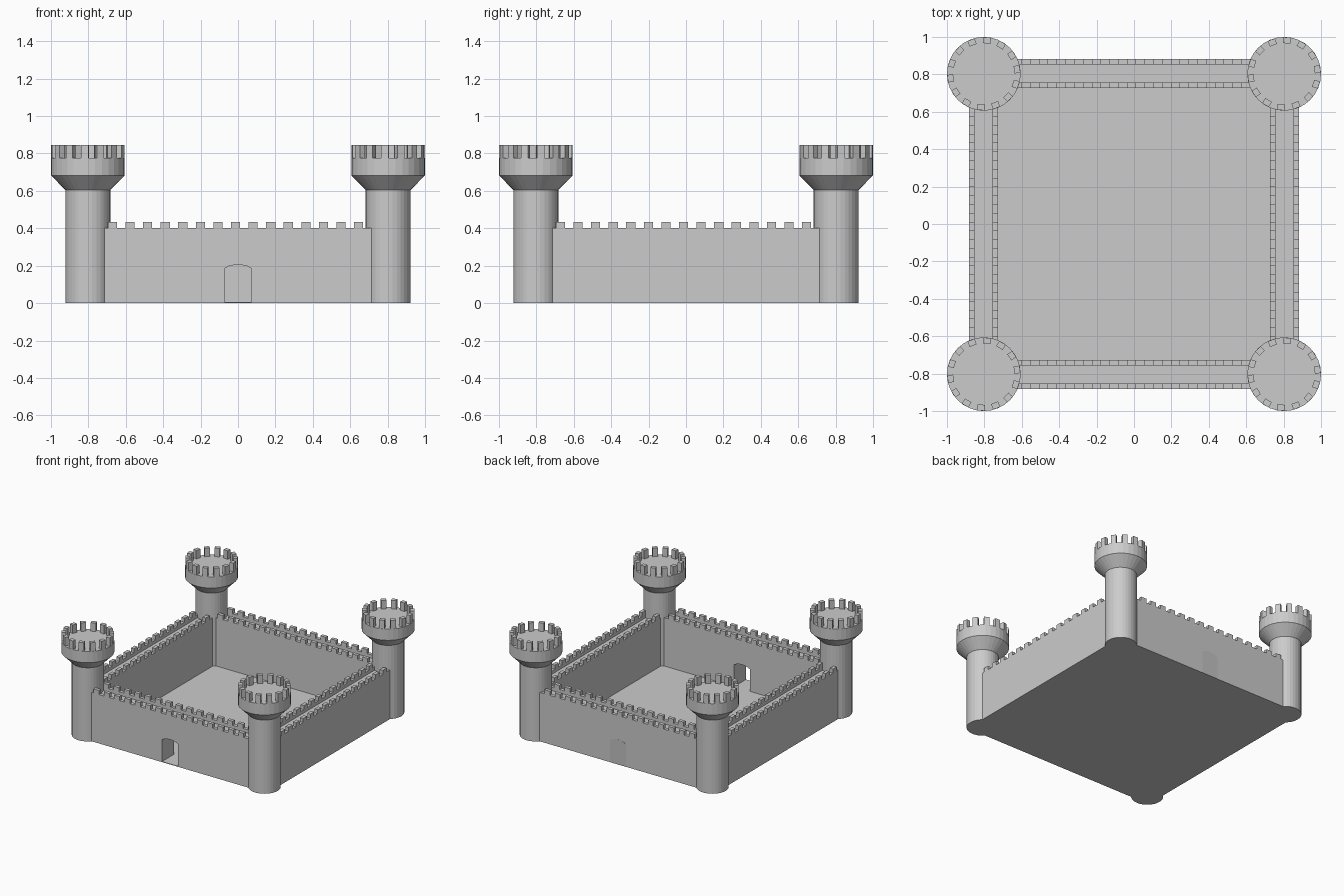
import bpy, bmesh, math
from mathutils import Matrix, Vector

if "Cube" in bpy.data.objects:
    bpy.data.objects.remove(bpy.data.objects["Cube"])


def material(name, v):
    m = bpy.data.materials.new(name)
    m.diffuse_color = (v, v, v, 1)
    m.use_nodes = True
    m.node_tree.nodes["Principled BSDF"].inputs["Base Color"].default_value = m.diffuse_color
    return m


STONE = material("grey stone", 0.6)
DOOR = material("blocked door grey", 0.54)


def finish(bm, name, mat):
    bmesh.ops.recalc_face_normals(bm, faces=bm.faces)
    me = bpy.data.meshes.new(name)
    bm.to_mesh(me)
    bm.free()
    me.materials.append(mat)
    ob = bpy.data.objects.new(name, me)
    bpy.context.collection.objects.link(ob)
    return ob


def elevation(name, pts, d0, d1, along_y=False, mat=STONE):
    """Extrude a (length, z) outline between two depths."""
    bm = bmesh.new()

    def pos(u, d, z):
        return (d, u, z) if along_y else (u, d, z)

    face = bm.faces.new([bm.verts.new(pos(u, d0, z)) for u, z in pts])
    ext = bmesh.ops.extrude_face_region(bm, geom=[face])
    verts = [g for g in ext["geom"] if isinstance(g, bmesh.types.BMVert)]
    bmesh.ops.translate(bm, verts=verts, vec=pos(0, d1 - d0, 0))
    return finish(bm, name, mat)


C = 0.803                     # tower centre offset
IN, OUT = 0.728, 0.882        # wall faces
WALK, SILL, TOP = 0.375, 0.402, 0.435
THICK = 0.028
PITCH, SHIFT = 0.094, -0.013

# Gate outline: low pointed-round arch
arch = [(-0.073, 0), (-0.073, 0.185), (-0.05, 0.197), (-0.02, 0.204),
        (0.02, 0.204), (0.05, 0.197), (0.073, 0.185), (0.073, 0)]


# Battlement outline with regular merlons
def battlement():
    pts = [(-C, WALK), (-C, SILL)]
    for k in range(-7, 8):
        u = SHIFT + k * PITCH
        h = 0.0245
        pts += [(u - h, SILL), (u - h, TOP), (u + h, TOP), (u + h, SILL)]
    # wide end merlons run into the towers
    pts += [(C, SILL), (C, WALK)]
    return pts


for side, sign, along_y in (("front", -1, False), ("back", 1, False),
                            ("right", 1, True), ("left", -1, True)):
    gate = arch if side == "front" else []
    outline = [(-C, 0)] + gate + [(C, 0), (C, WALK), (-C, WALK)]
    elevation(side + "_wall", outline, sign * IN, sign * OUT, along_y)
    elevation(side + "_outer_battlement", battlement(),
              sign * (OUT - THICK), sign * OUT, along_y)
    elevation(side + "_inner_battlement", battlement(),
              sign * IN, sign * (IN + THICK), along_y)

# Blocked door in the back wall
elevation("blocked_back_door", arch, OUT - 0.002, OUT + 0.001, mat=DOOR)

# Courtyard floor
elevation("courtyard_floor", [(-OUT, 0), (OUT, 0), (OUT, 0.005), (-OUT, 0.005)],
          -OUT, OUT)


# Corner tower: lathed shaft with flared head, plus ring of merlons
def tower(name, x, y):
    n = 32
    prof = [(0.12, 0), (0.12, 0.605), (0.197, 0.683), (0.197, 0.775)]
    bm = bmesh.new()
    rings = [[bm.verts.new((x + r * math.cos(2 * math.pi * i / n),
                            y + r * math.sin(2 * math.pi * i / n), z))
              for i in range(n)] for r, z in prof]
    for a, b in zip(rings, rings[1:]):
        for i in range(n):
            j = (i + 1) % n
            bm.faces.new((a[i], a[j], b[j], b[i]))
    bm.faces.new(rings[0][::-1])
    bm.faces.new(rings[-1])
    finish(bm, name, STONE)

    bm = bmesh.new()
    count = 14
    for i in range(count):
        m = (Matrix.Translation((x, y, 0.809))
             @ Matrix.Rotation(2 * math.pi * (i + 0.3) / count, 4, 'Z')
             @ Matrix.Translation((0.179, 0, 0))
             @ Matrix.Diagonal((0.032, 0.04, 0.072, 1)))
        bmesh.ops.create_cube(bm, size=1, matrix=m)
    finish(bm, name + "_merlons", STONE)


for sx, lx in ((-1, "left"), (1, "right")):
    for sy, ly in ((-1, "front"), (1, "back")):
        tower(f"{ly}_{lx}_tower", sx * C, sy * C)
